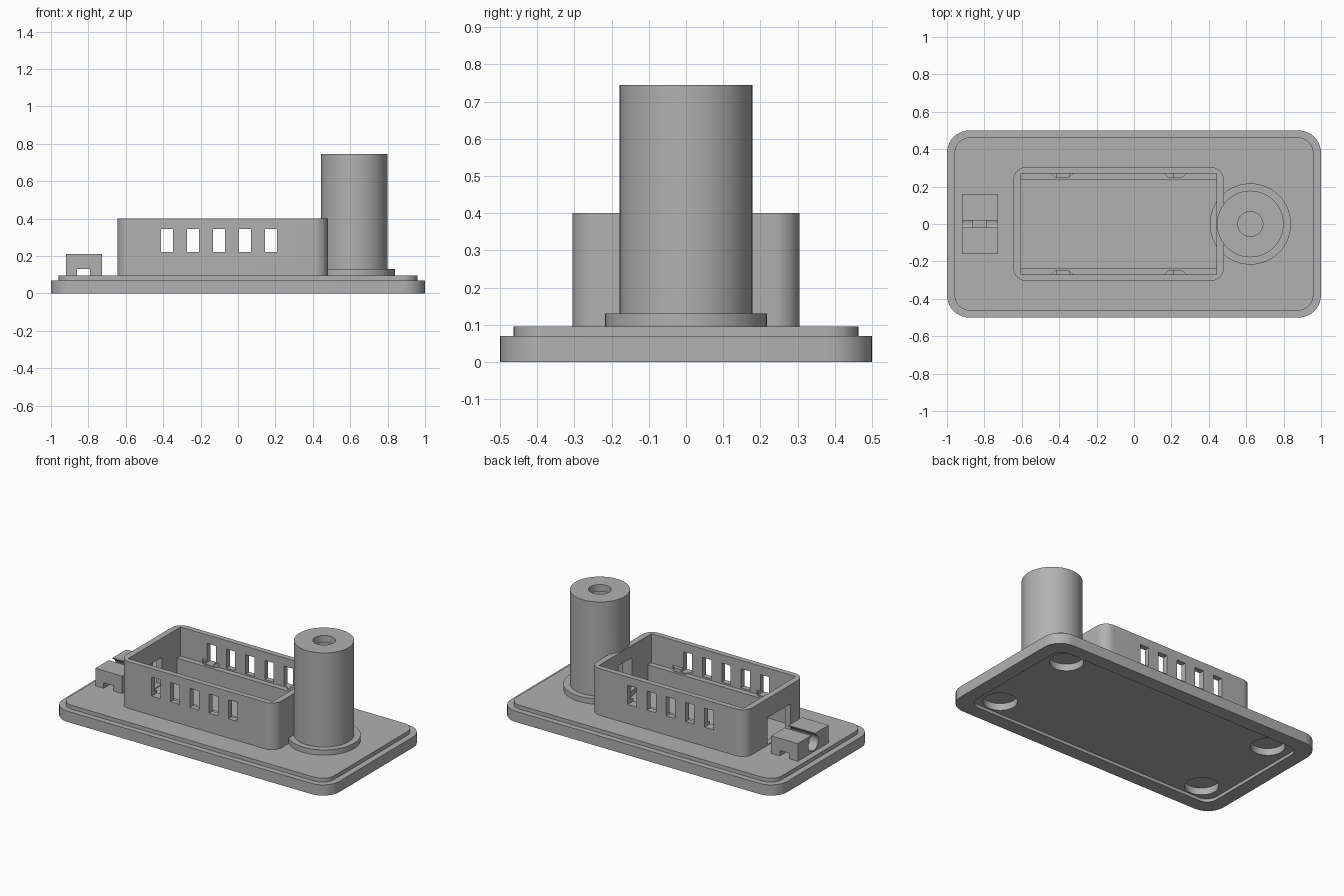
import bpy, bmesh, math

if "Cube" in bpy.data.objects:
    bpy.data.objects.remove(bpy.data.objects["Cube"], do_unlink=True)

grey = bpy.data.materials.new("matte_grey")
grey.use_nodes = True
COLOUR = (0.44, 0.44, 0.44, 1)
grey.diffuse_color = COLOUR
grey.node_tree.nodes["Principled BSDF"].inputs["Base Color"].default_value = COLOUR


def prism(name, outline, z0, z1):
    """Extrude a closed xy outline from z0 to z1."""
    bm = bmesh.new()
    face = bm.faces.new([bm.verts.new((x, y, z0)) for x, y in outline])
    top = bmesh.ops.extrude_face_region(bm, geom=[face])["geom"]
    for v in top:
        if isinstance(v, bmesh.types.BMVert):
            v.co.z = z1
    bmesh.ops.recalc_face_normals(bm, faces=bm.faces)
    mesh = bpy.data.meshes.new(name)
    bm.to_mesh(mesh)
    bm.free()
    ob = bpy.data.objects.new(name, mesh)
    mesh.materials.append(grey)
    bpy.context.scene.collection.objects.link(ob)
    return ob


def box(name, x0, x1, y0, y1, z0, z1):
    return prism(name, [(x0, y0), (x1, y0), (x1, y1), (x0, y1)], z0, z1)


def rounded(name, x0, x1, y0, y1, r, z0, z1, steps=10):
    corners = [(x1 - r, y1 - r), (x0 + r, y1 - r), (x0 + r, y0 + r), (x1 - r, y0 + r)]
    pts = []
    for i, (cx, cy) in enumerate(corners):
        for k in range(steps + 1):
            a = (i + k / steps) * math.pi / 2
            pts.append((cx + r * math.cos(a), cy + r * math.sin(a)))
    return prism(name, pts, z0, z1)


def disc(name, x, y, r, z0, z1, n=64):
    turns = [2 * math.pi * i / n for i in range(n)]
    return prism(name, [(x + r * math.cos(a), y + r * math.sin(a)) for a in turns], z0, z1)


def cut(ob, *cutters):
    """Subtract the cutters, then remove them."""
    bpy.context.view_layer.objects.active = ob
    for c in cutters:
        c.hide_render = True
        mod = ob.modifiers.new("cut", "BOOLEAN")
        mod.operation, mod.solver, mod.object = "DIFFERENCE", "EXACT", c
        bpy.ops.object.modifier_apply(modifier=mod.name)
        bpy.data.objects.remove(c, do_unlink=True)


FLOOR, RIM = 0.095, 0.40
parts = []

# Base plate with shallow underside recess and four foot pockets
base = rounded("base_plate", -1, 1, -0.5, 0.5, 0.12, 0, 0.07)
step = rounded("base_step", -0.96, 0.96, -0.463, 0.463, 0.085, 0.07, FLOOR)
cut(base, rounded("recess", -0.91, 0.91, -0.41, 0.41, 0.07, -0.1, 0.02))
for sx in (-1, 1):
    for sy in (-1, 1):
        cut(base, disc("pocket", 0.765 * sx, 0.30 * sy, 0.1, -0.1, 0.065, 48))
parts += [base, step]

# Open electronics housing with vent slots and end openings
housing = rounded("housing", -0.645, 0.48, -0.305, 0.305, 0.07, FLOOR, RIM)
cut(housing, box("cavity", -0.605, 0.44, -0.27, 0.27, FLOOR - 0.1, RIM + 0.1))
slots = [(-0.38 + 0.139 * i) for i in range(5)]


def slot_cutters():
    return [box("slot", x - 0.032, x + 0.032, -0.5, 0.5, 0.22, 0.345) for x in slots]


cut(housing, *slot_cutters())
cut(housing, box("cable_opening", -0.7, -0.57, -0.16, 0.08, 0.10, 0.275))
parts.append(housing)

# Board rails and small retaining tabs on both inner sides
for side, s in (("left", 1), ("right", -1)):
    y0, y1 = sorted((0.235 * s, 0.27 * s))
    parts.append(box("rail_" + side, -0.605, 0.44, y0, y1, FLOOR, 0.21))
    for i, x in enumerate((-0.385, 0.222)):
        outline = [(x - 0.06, 0.27 * s), (x + 0.06, 0.27 * s),
                   (x + 0.038, 0.247 * s), (x - 0.038, 0.247 * s)]
        tab = prism(f"tab_{side}_{i}", outline, 0.212, 0.237)
        cut(tab, *slot_cutters())
        parts.append(tab)

# Hollow column on a flange, with a wire passage into the housing
CX = 0.622
flange = disc("column_flange", CX, 0, 0.217, FLOOR, 0.13)
column = disc("column", CX, 0, 0.178, 0.13, 0.745)
cut(column, disc("bore", CX, 0, 0.135, 0.135, 0.70),
    disc("top_hole", CX, 0, 0.067, 0.65, 0.9))
for ob in (housing, column):
    cut(ob, box("passage", 0.40, CX, -0.07, 0.07, 0.14, 0.32))
parts += [flange, column]

# Cable clamp: split block, round bore along x and a tie channel beneath
clamp = box("cable_clamp", -0.92, -0.728, -0.158, 0.16, FLOOR, 0.21)
bore = disc("cable_bore", 0, 0, 0.052, -0.2, 0.2, 40)
bore.rotation_euler = (0, math.pi / 2, 0)
bore.location = (-0.824, 0, 0.155)
bpy.context.view_layer.update()
cut(clamp, bore,
    box("split", -1, -0.65, -0.02, 0.02, 0.155, 0.3),
    box("tie_channel", -0.86, -0.79, -0.3, 0.3, 0, 0.13))
parts.append(clamp)

# Smooth the round surfaces while keeping edges crisp
bpy.ops.object.select_all(action="DESELECT")
for ob in parts:
    ob.select_set(True)
bpy.context.view_layer.objects.active = base
bpy.ops.object.shade_smooth_by_angle(angle=math.radians(30))
